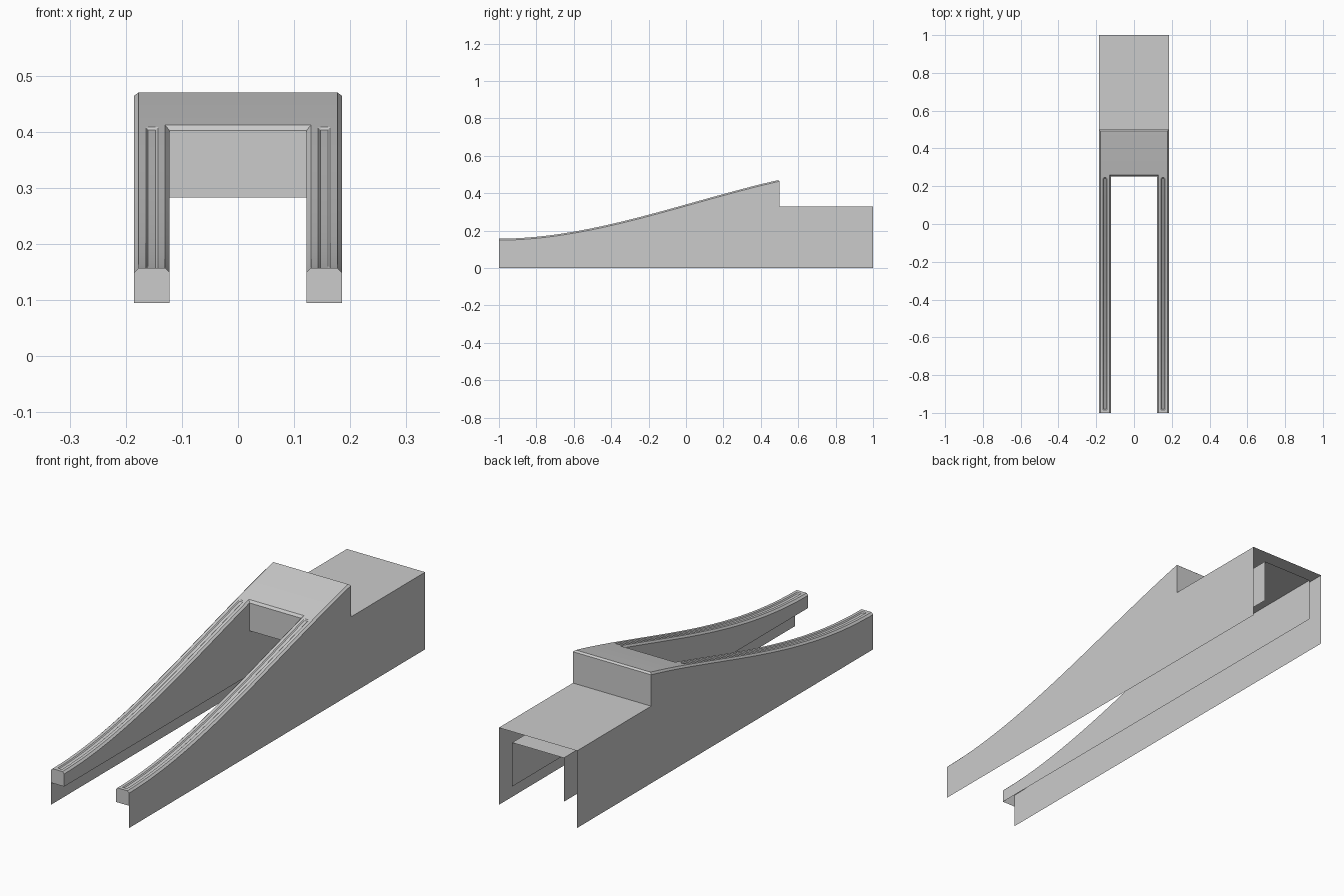
import bpy, bmesh, math

if "Cube" in bpy.data.objects:
    bpy.data.objects.remove(bpy.data.objects["Cube"])

OUT, INN, CH = 0.185, 0.122, 0.008      # outer wall, inner wall, edge chamfer
HOLE, STEP, DECK = 0.252, 0.5, 0.33     # slot end, step position, rear deck height
RAIL_Z, TUNNEL_Z = 0.095, 0.283         # lower edge of inner walls, tunnel ceiling


def top(y):
    """Height of the curved ramp."""
    t = y + 1
    return 0.157 + 0.269 * t * t - 0.086 * t ** 3


def spread(a, b, n):
    return [a + (b - a) * i / n for i in range(n + 1)]


def make(name, rows, faces=(), mirror=False):
    """Skin a list of equal-length point rows, plus extra loose polygons."""
    bm = bmesh.new()
    grid = [[bm.verts.new(p) for p in row] for row in rows]
    for a, b in zip(grid, grid[1:]):
        for i in range(len(a) - 1):
            bm.faces.new((a[i], b[i], b[i + 1], a[i + 1]))
    for f in faces:
        bm.faces.new([bm.verts.new(p) for p in f])
    bmesh.ops.remove_doubles(bm, verts=bm.verts, dist=0.0003)
    me = bpy.data.meshes.new(name)
    bm.to_mesh(me)
    bm.free()
    ob = bpy.data.objects.new(name, me)
    bpy.context.collection.objects.link(ob)
    if mirror:
        ob.modifiers.new("mirror", 'MIRROR')
    bpy.ops.object.select_all(action='DESELECT')
    ob.select_set(True)
    bpy.context.view_layer.objects.active = ob
    bpy.ops.object.shade_smooth_by_angle(angle=math.radians(25))
    return ob


# Curved arms: chamfered top with a shallow groove, open underneath
def arm_row(y, groove, y_inner=None):
    yi = y if y_inner is None else y_inner
    z, g = top(y), 0.004 * groove
    return [(OUT, y, 0), (OUT, y, z - CH), (OUT - CH, y, z),
            (0.164, y, z), (0.160, y, z - g), (0.147, y, z - g), (0.143, y, z),
            (INN + CH, y, z), (INN, yi, top(yi) - CH), (INN, yi, RAIL_Z)]


rows = [arm_row(-1, 0), arm_row(-0.984, 0)]
rows += [arm_row(y, 1) for y in spread(-0.98, 0.241, 26)]
rows += [arm_row(0.245, 0), arm_row(HOLE + CH, 0, HOLE)]
z0 = top(-1)
end_cap = [(INN, -1, RAIL_Z), (OUT, -1, RAIL_Z), (OUT, -1, z0 - CH),
           (OUT - CH, -1, z0), (INN + CH, -1, z0), (INN, -1, z0 - CH)]
make("curved_arm", rows, [end_cap], mirror=True)


# Upper ramp bridging both arms, with side and rear chamfers
def bridge_row(y, edge=OUT - CH, drop=0):
    z = top(y) - drop
    low = top(y) - CH
    return [(OUT, y, 0), (OUT, y, low), (edge, y, z),
            (-edge, y, z), (-OUT, y, low), (-OUT, y, 0)]


rows = [bridge_row(y) for y in spread(HOLE + CH, STEP - CH, 6)]
rows.append(bridge_row(STEP, OUT, CH))
zs, zh, zc = top(STEP) - CH, top(HOLE) - CH, top(HOLE + CH)
rear_step = [(OUT, STEP, DECK), (-OUT, STEP, DECK), (-OUT, STEP, zs), (OUT, STEP, zs)]
slot_wall = [(-INN, HOLE, TUNNEL_Z), (INN, HOLE, TUNNEL_Z), (INN, HOLE, zh), (-INN, HOLE, zh)]
slot_lip = [(-INN, HOLE, zh), (INN, HOLE, zh),
            (INN + CH, HOLE + CH, zc), (-INN - CH, HOLE + CH, zc)]
make("upper_ramp", rows, [rear_step, slot_wall, slot_lip])

# Rear housing: side walls and flat deck, open at back and below
make("rear_housing", [[(OUT, y, 0), (OUT, y, DECK), (-OUT, y, DECK), (-OUT, y, 0)]
                      for y in (STEP, 1)])

# Inner tunnel running from the slot to the open back
make("inner_tunnel", [[(-INN, y, RAIL_Z), (-INN, y, TUNNEL_Z),
                       (INN, y, TUNNEL_Z), (INN, y, RAIL_Z)] for y in (HOLE, 1)])
